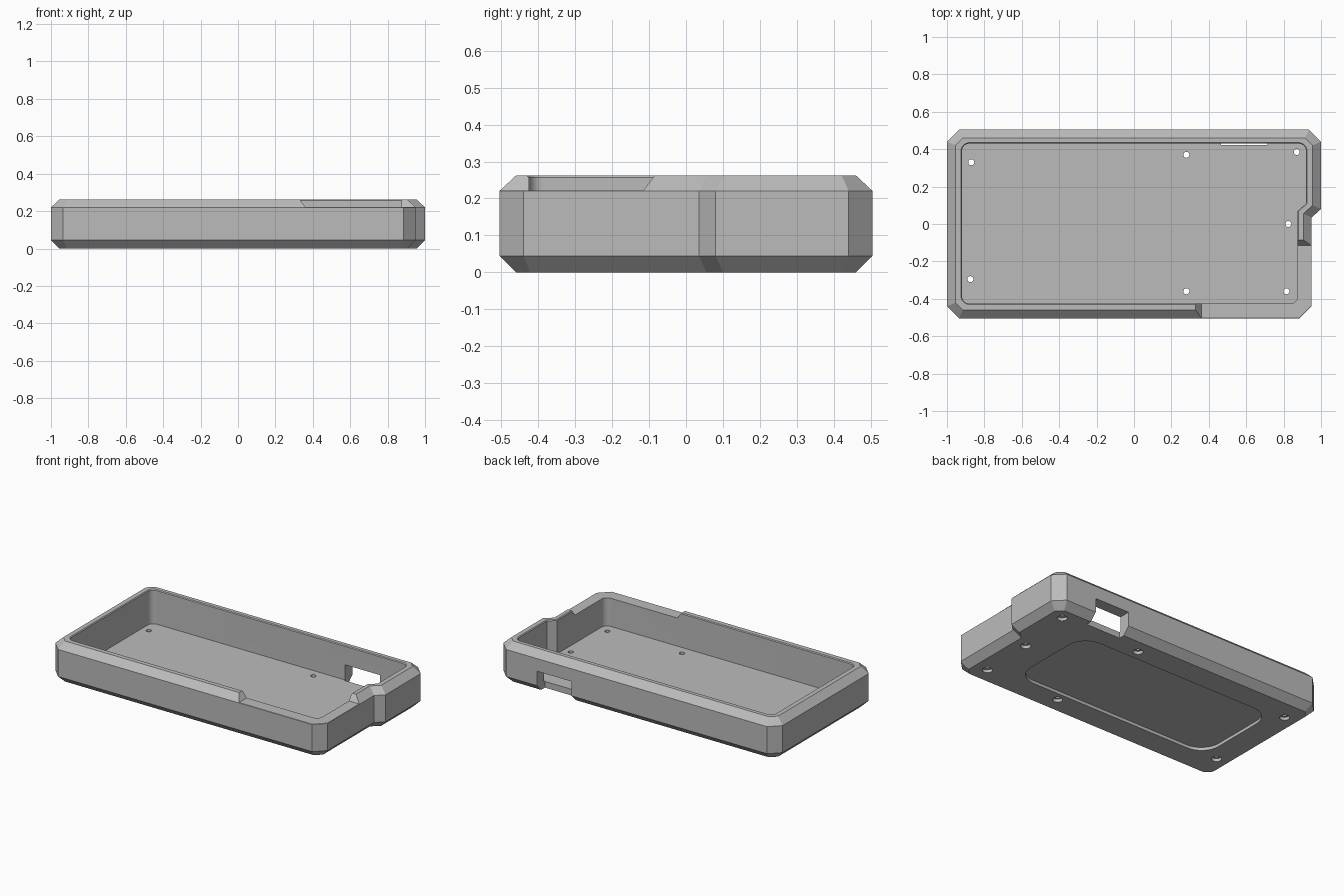
import bpy
import math
from mathutils import Vector

old = bpy.data.objects.get("Cube")
if old:
    bpy.data.objects.remove(old, do_unlink=True)

grey = bpy.data.materials.new("plain grey")
grey.use_nodes = True
colour = (0.5, 0.5, 0.5, 1)
grey.diffuse_color = colour
grey.node_tree.nodes["Principled BSDF"].inputs["Base Color"].default_value = colour


def inset(points, d):
    """Move every edge of a counter-clockwise outline inwards by d."""
    result = []
    for i, p in enumerate(points):
        p = Vector(p)
        a = (p - Vector(points[i - 1])).normalized()
        b = (Vector(points[(i + 1) % len(points)]) - p).normalized()
        na, nb = Vector((-a.y, a.x)), Vector((-b.y, b.x))
        result.append(p + (na + nb) * d / (1 + na.dot(nb)))
    return result


def rounded(points, r, steps=8):
    """Round the square corners of an outline, leaving the shallow ones."""
    result = []
    for i, p in enumerate(points):
        p = Vector(p)
        a = (Vector(points[i - 1]) - p).normalized()
        b = (Vector(points[(i + 1) % len(points)]) - p).normalized()
        if abs(a.dot(b)) > 0.1:
            result.append(p)
            continue
        for k in range(steps + 1):
            t = k / steps * math.pi / 2
            result.append(p + a * r * (1 - math.sin(t)) + b * r * (1 - math.cos(t)))
    return result


def circle(x, y, r, n=24):
    return [(x + r * math.cos(2 * math.pi * k / n),
             y + r * math.sin(2 * math.pi * k / n)) for k in range(n)]


def box(x0, x1, y0, y1):
    return [(x0, y0), (x1, y0), (x1, y1), (x0, y1)]


def loft(name, outline, levels):
    """Stack copies of an outline at (height, inset) levels into a solid."""
    n = len(outline)
    verts = [(p[0], p[1], z) for z, d in levels for p in inset(outline, d)]
    faces = [list(range(n))[::-1], [len(verts) - n + i for i in range(n)]]
    for j in range(len(levels) - 1):
        for i in range(n):
            k = (i + 1) % n
            faces.append((j * n + i, j * n + k, j * n + n + k, j * n + n + i))
    mesh = bpy.data.meshes.new(name)
    mesh.from_pydata(verts, [], faces)
    mesh.materials.append(grey)
    obj = bpy.data.objects.new(name, mesh)
    bpy.context.collection.objects.link(obj)
    return obj


HEIGHT, SHOULDER, EDGE, FLOOR = 0.262, 0.22, 0.045, 0.04

# Tray body with chamfered rims and a stepped right side
body_outline = [(-0.935, -0.505), (0.885, -0.505), (0.95, -0.44), (0.95, 0.035),
                (1, 0.08), (1, 0.44), (0.935, 0.505), (-0.935, 0.505),
                (-1, 0.44), (-1, -0.44)]
tray = loft("tray_body", body_outline,
            [(0, EDGE), (EDGE, 0), (SHOULDER, 0), (HEIGHT, EDGE)])

# Main cavity, with a fine chamfer at its mouth
cavity = rounded([(-0.92, -0.425), (0.875, -0.425), (0.875, 0.07),
                  (0.92, 0.11), (0.92, 0.43), (-0.92, 0.43)], 0.04)
cutters = [loft("cavity_cutter", cavity,
                [(FLOOR, 0), (HEIGHT - 0.005, 0), (HEIGHT, -0.005), (0.4, -0.005)])]

# Lowered rim around the front corner, with sloping ends
cutters.append(loft("rim_notch_cutter", box(0.36, 1.3, -0.8, -0.115),
                    [(0.222, 0), (0.302, -0.06)]))

# Port through the back wall and the lower edge
cutters.append(loft("port_cutter", box(0.465, 0.715, 0.422, 0.6),
                    [(-0.05, 0), (0.138, 0)]))

# Shallow rounded recess under the floor
cutters.append(loft("underside_recess_cutter",
                    rounded(box(-0.79, 0.64, -0.305, 0.3), 0.13),
                    [(-0.05, 0), (0.02, 0)]))

# Screw holes with counterbores underneath
for x, y in [(-0.87, 0.33), (-0.875, -0.295), (0.28, 0.37), (0.28, -0.36),
             (0.87, 0.385), (0.825, 0), (0.815, -0.36)]:
    cutters.append(loft("counterbore_cutter", circle(x, y, 0.03),
                        [(-0.05, 0), (0.02, 0)]))
    cutters.append(loft("screw_hole_cutter", circle(x, y, 0.016),
                        [(-0.06, 0), (0.1, 0)]))

bpy.ops.object.select_all(action="DESELECT")
tray.select_set(True)
bpy.context.view_layer.objects.active = tray
for cutter in cutters:
    cutter.hide_render = True
    cut = tray.modifiers.new(cutter.name, "BOOLEAN")
    cut.operation = "DIFFERENCE"
    cut.solver = "EXACT"
    cut.object = cutter
    bpy.ops.object.modifier_apply(modifier=cut.name)
    bpy.data.objects.remove(cutter, do_unlink=True)

bpy.ops.object.shade_smooth_by_angle(angle=math.radians(25))
